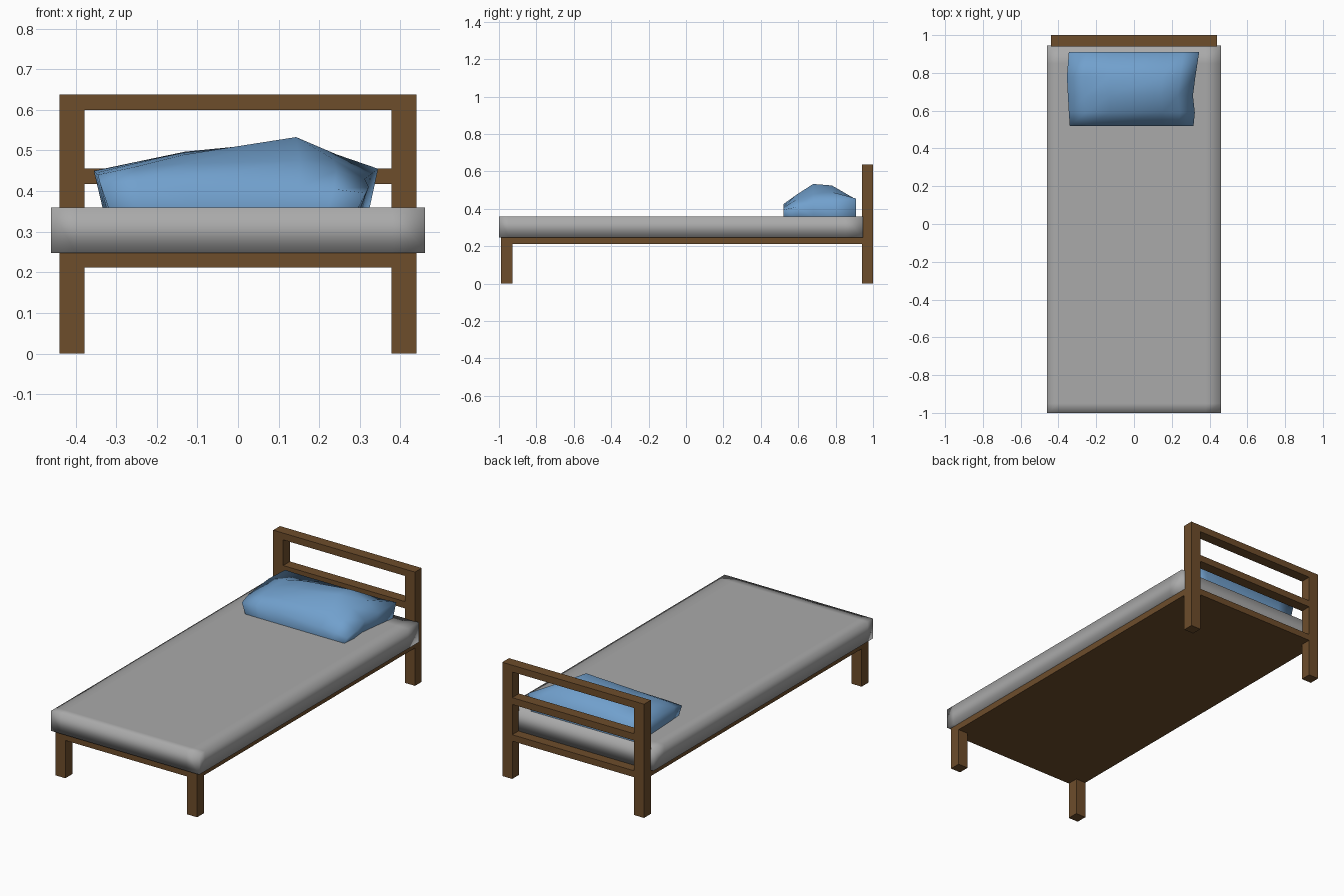
import bpy, bmesh

if "Cube" in bpy.data.objects:
    bpy.data.objects.remove(bpy.data.objects["Cube"])

def material(name, rgb):
    m = bpy.data.materials.new(name)
    m.diffuse_color = (*rgb, 1)
    m.use_nodes = True
    m.node_tree.nodes["Principled BSDF"].inputs["Base Color"].default_value = m.diffuse_color
    return m

wood = material("wood", (0.155, 0.074, 0.024))
blue = material("blue_fabric", (0.165, 0.352, 0.61))
grey = material("grey_fabric", (0.40, 0.40, 0.40))

def add_object(name, bm, mat):
    bmesh.ops.recalc_face_normals(bm, faces=bm.faces)
    me = bpy.data.meshes.new(name)
    bm.to_mesh(me)
    bm.free()
    ob = bpy.data.objects.new(name, me)
    bpy.context.collection.objects.link(ob)
    me.materials.append(mat)
    return ob

def box(name, x, y, z, mat):
    bm = bmesh.new()
    bmesh.ops.create_cube(bm, size=1)
    for v in bm.verts:
        for i, (a, b) in enumerate((x, y, z)):
            v.co[i] = a if v.co[i] < 0 else b
    return add_object(name, bm, mat)

# Legs and headboard posts
for side, x in (("left", (-0.44, -0.378)), ("right", (0.378, 0.44))):
    box(side + "_front_leg", x, (-0.99, -0.928), (0, 0.212), wood)
    box(side + "_headboard_post", x, (0.94, 1.0), (0, 0.638), wood)

# Headboard rails
for part, z in (("top", (0.60, 0.638)), ("middle", (0.418, 0.456)), ("bottom", (0.212, 0.248))):
    box("headboard_" + part + "_rail", (-0.378, 0.378), (0.94, 1.0), z, wood)

# Bed base panel
box("bed_base", (-0.44, 0.44), (-0.99, 0.94), (0.212, 0.248), wood)

# Mattress: square outline with support loops, so smooth shading looks soft
mattress = box("mattress", (-0.46, 0.46), (-1.0, 0.945), (0.248, 0.36), grey)
bm = bmesh.new()
bm.from_mesh(mattress.data)
for co, no in (((0.38, 0, 0), (1, 0, 0)), ((-0.40, 0, 0), (1, 0, 0)),
               ((0, -0.95, 0), (0, 1, 0)), ((0, 0.85, 0), (0, 1, 0))):
    bmesh.ops.bisect_plane(bm, geom=bm.verts[:] + bm.edges[:] + bm.faces[:],
                           plane_co=co, plane_no=no)
for f in bm.faces:
    f.smooth = True
bm.to_mesh(mattress.data)
bm.free()

# Pillow: rows of (y, left x, right x, heights from left to right)
rows = [
    (0.52, -0.34, 0.315, (0.42, 0.425, 0.425, 0.41, 0.405, 0.395)),
    (0.59, -0.345, 0.322, (0.44, 0.46, 0.468, 0.475, 0.45, 0.41)),
    (0.68, -0.35, 0.312, (0.445, 0.467, 0.49, 0.533, 0.48, 0.43)),
    (0.78, -0.355, 0.325, (0.45, 0.47, 0.497, 0.525, 0.49, 0.44)),
    (0.91, -0.345, 0.345, (0.452, 0.45, 0.45, 0.45, 0.45, 0.455)),
]
columns = (0, 0.14, 0.33, 0.745, 0.88, 1)
bm = bmesh.new()
top, base = [], []
for y, left, right, heights in rows:
    xs = [left + (right - left) * t for t in columns]
    top.append([bm.verts.new((x, y, z)) for x, z in zip(xs, heights)])
    base.append([bm.verts.new((x * 0.94, y, 0.36)) for x in xs])
for grid in (top, base):
    for r in range(4):
        for c in range(5):
            bm.faces.new((grid[r][c], grid[r][c + 1], grid[r + 1][c + 1], grid[r + 1][c]))
rim = ([(0, c) for c in range(5)] + [(r, 5) for r in range(4)]
       + [(4, c) for c in range(5, 0, -1)] + [(r, 0) for r in range(4, 0, -1)])
for (r, c), (s, d) in zip(rim, rim[1:] + rim[:1]):
    bm.faces.new((top[r][c], top[s][d], base[s][d], base[r][c]))
for f in bm.faces:
    f.smooth = True
# Crisp seam where the pillow rests on the mattress
for e in bm.edges:
    if all(v.co.z < 0.361 for v in e.verts):
        e.smooth = False
add_object("pillow", bm, blue)
